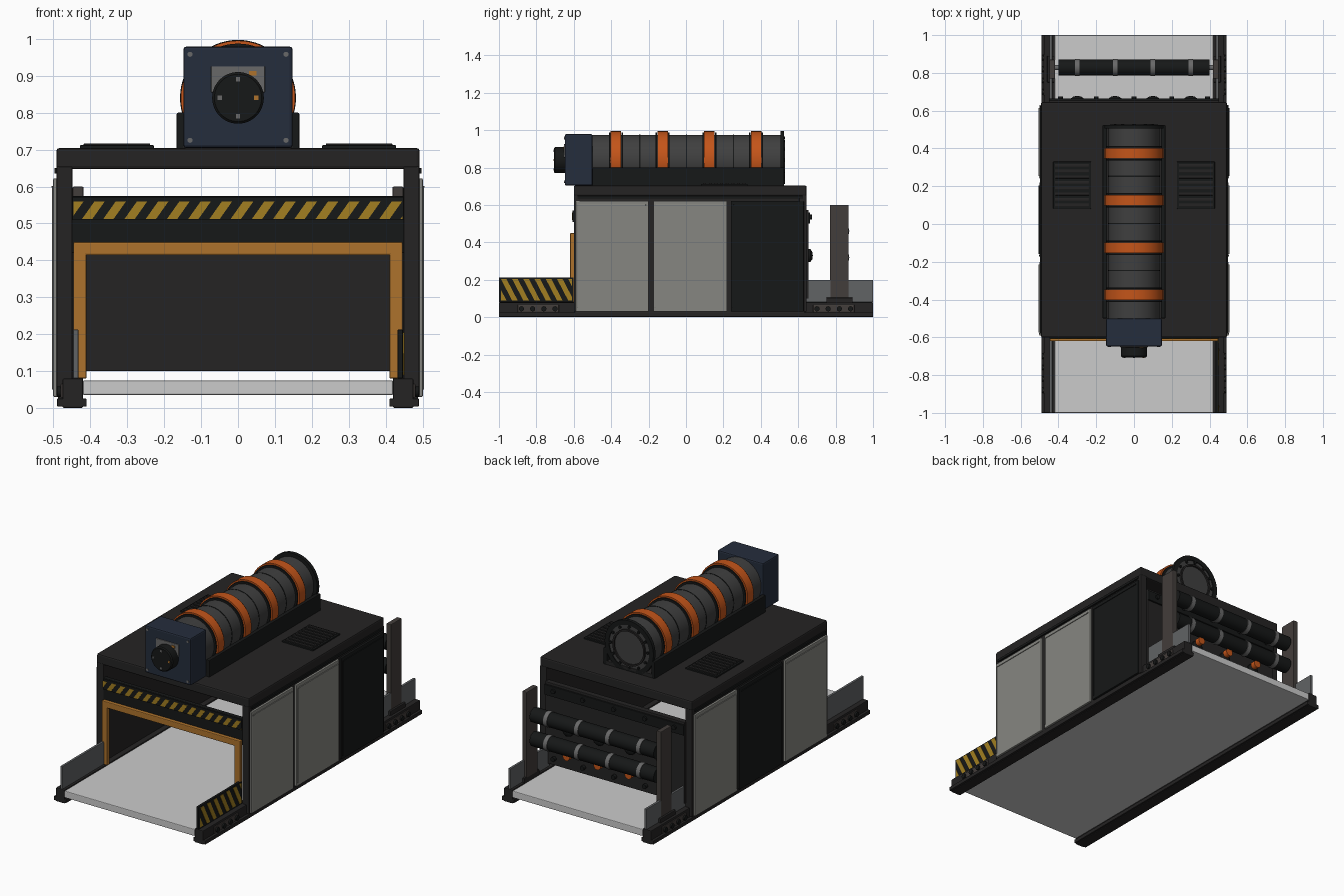
import bpy, bmesh, math
from mathutils import Vector

if "Cube" in bpy.data.objects:
    bpy.data.objects.remove(bpy.data.objects["Cube"])

def mat(name, r, g, b):
    m = bpy.data.materials.new(name)
    m.diffuse_color = (r, g, b, 1)
    m.use_nodes = True
    m.node_tree.nodes["Principled BSDF"].inputs["Base Color"].default_value = m.diffuse_color
    return m

DARK = mat("dark_metal", .018, .017, .017)
BLACK = mat("black", .008, .009, .009)
PANEL = mat("panel_grey", .24, .24, .22)
BED = mat("belt_grey", .6, .6, .6)
GUARD = mat("guard_grey", .12, .125, .13)
POST = mat("post_brown", .055, .047, .043)
AMBER = mat("amber", .42, .17, .025)
YELLOW = mat("yellow", .36, .21, .015)
ORANGE = mat("orange", .55, .09, .01)
NAVY = mat("navy", .018, .026, .045)
TANK = mat("tank_grey", .05, .05, .05)
STEEL = mat("steel", .14, .14, .14)

def finish(name, bm, m, bevel=0):
    bmesh.ops.recalc_face_normals(bm, faces=bm.faces)
    me = bpy.data.meshes.new(name)
    bm.to_mesh(me)
    bm.free()
    o = bpy.data.objects.new(name, me)
    bpy.context.collection.objects.link(o)
    me.materials.append(m)
    if bevel:
        b = o.modifiers.new("bevel", 'BEVEL')
        b.width, b.segments = bevel, 2
    return o

def box(name, x, y, z, m, bevel=0):
    bm = bmesh.new()
    bmesh.ops.create_cube(bm, size=1)
    for v in bm.verts:
        v.co = Vector([(r[0] + r[1]) / 2 + c * (r[1] - r[0]) for r, c in zip((x, y, z), v.co)])
    return finish(name, bm, m, bevel)

def pair(name, x, y, z, m, bevel=0):
    # the same box on the right and left side
    box(name + "_right", x, y, z, m, bevel)
    box(name + "_left", (-x[1], -x[0]), y, z, m, bevel)

def lathe(name, profile, centre, axis, m, n=48):
    # revolve (radius, distance) points about an axis through centre
    bm = bmesh.new()
    vs = [bm.verts.new((r, 0, d)) for r, d in profile]
    es = [bm.edges.new((a, b)) for a, b in zip(vs, vs[1:])]
    bmesh.ops.spin(bm, geom=vs + es, axis=(0, 0, 1), cent=(0, 0, 0), steps=n, angle=math.tau)
    bmesh.ops.remove_doubles(bm, verts=bm.verts, dist=1e-5)
    q = Vector((0, 0, 1)).rotation_difference(Vector(axis))
    for v in bm.verts:
        v.co = q @ v.co + Vector(centre)
    o = finish(name, bm, m)
    bpy.context.view_layer.objects.active = o
    o.select_set(True)
    bpy.ops.object.shade_smooth_by_angle(angle=math.radians(35))
    o.select_set(False)
    return o

def cyl(name, r, h, centre, axis, m, n=48):
    return lathe(name, [(0, 0), (r, 0), (r, h), (0, h)], centre, axis, m, n)

def ring(name, ri, ro, h, centre, axis, m, n=48):
    return lathe(name, [(ri, 0), (ro, 0), (ro, h), (ri, h), (ri, 0)], centre, axis, m, n)

def stripes(name, u0, u1, z0, z1, step, width, slant, place):
    # slanted warning stripes, clipped at both ends
    bm = bmesh.new()
    u = u0 - abs(slant)
    while u < u1 + abs(slant):
        vs = [bm.verts.new((a, 0, b)) for a, b in
              ((u, z0), (u + width, z0), (u + width + slant, z1), (u + slant, z1))]
        bm.faces.new(vs)
        u += step
    for e, s in ((u0, -1), (u1, 1)):
        bmesh.ops.bisect_plane(bm, geom=bm.verts[:] + bm.edges[:] + bm.faces[:],
                               plane_co=(e, 0, 0), plane_no=(s, 0, 0), clear_outer=True)
    for v in bm.verts:
        v.co = place(v.co.x, v.co.z)
    o = finish(name, bm, YELLOW)
    o.modifiers.new("thickness", 'SOLIDIFY').thickness = .002

# conveyor bed and side rails
box("conveyor_bed", (-.42, .42), (-1, 1), (.035, .075), BED, .004)
pair("rail", (.42, .475), (-1, 1), (0, .08), DARK, .004)
pair("rail_foot", (.41, .49), (-1, 1), (.004, .026), DARK, .003)
for i, y in enumerate((-.79, .79)):
    pair(f"rail_plate_{i}", (.47, .48), (y - .11, y + .11), (.028, .066), POST, .002)
    for k in range(4):
        for s in (-1, 1):
            cyl("rail_bolt", .014, .014, (s * .476, y - .09 + k * .06, .045), (s, 0, 0), BLACK, 12)

# low guards beside the bed
pair("guard_front", (.432, .447), (-1, -.6), (.08, .213), GUARD, .003)
bpy.data.objects["guard_front_right"].data.materials[0] = BLACK
pair("guard_back", (.432, .447), (.64, 1), (.08, .2), GUARD, .003)
stripes("guard_stripes", -.99, -.61, .09, .205, .06, .03, -.06, lambda u, z: (.449, u, z))

# housing: walls, corner posts, roof
pair("side_wall", (.452, .488), (-.595, .635), (.02, .655), DARK, .004)
for n, y in (("front", (-.6, -.565)), ("back", (.605, .645))):
    pair("corner_post_" + n, (.448, .491), y, (.03, .655), DARK, .004)
box("roof", (-.492, .492), (-.6, .645), (.647, .704), DARK, .008)
pair("roof_lip", (.48, .497), (-.58, .625), (.635, .65), BLACK, .002)

# three doors per side with a top lip
for s, cols in ((1, (PANEL, PANEL, BLACK)), (-1, (PANEL, BLACK, PANEL))):
    for i, (y0, y1) in enumerate(((-.59, -.2), (-.175, .22), (.24, .63))):
        side = "right" if s > 0 else "left"
        xs = lambda a, b: tuple(sorted((s * a, s * b)))
        box(f"door_{side}_{i}", xs(.486, .501), (y0, y1), (.03, .622), cols[i], .004)
        box(f"door_lip_{side}_{i}", xs(.498, .505), (y0 + .015, y1 - .015), (.597, .602), cols[i], .001)
        box(f"door_edge_{side}_{i}", xs(.498, .504), (y0 + .006, y0 + .012), (.05, .6), cols[i], .001)

# front lintel, warning strip and entry frame
box("front_lintel", (-.45, .45), (-.6, -.575), (.42, .574), BLACK, .003)
box("warning_strip", (-.448, .448), (-.606, -.598), (.51, .572), BLACK)
stripes("warning_stripes", -.446, .446, .512, .56, .0575, .028, .034, lambda u, z: (u, -.6075, z))
pair("entry_frame_side", (.41, .446), (-.62, -.595), (.08, .45), AMBER, .004)
box("entry_frame_top", (-.446, .446), (-.62, -.595), (.414, .45), AMBER, .004)

# back panel with trim and bolts
box("back_panel", (-.45, .45), (.622, .655), (.1, .574), DARK, .003)
box("back_header", (-.45, .45), (.65, .664), (.5, .56), BLACK, .003)
box("inner_seam", (-.41, .41), (.618, .624), (.325, .329), DARK)
for x in (-.39, -.2, 0, .2, .39):
    for z in (.535, .14):
        cyl("panel_bolt", .013, .022, (x, .652, z), (0, 1, 0), BLACK, 12)
for x in (-.3, -.1, .1, .3):
    lathe("panel_knob", [(0, 0), (.036, 0), (.034, .012), (.02, .022), (0, .025)],
          (x, .653, .33), (0, 1, 0), BLACK, 24)

# rear rollers between two posts
pair("roller_post", (.418, .448), (.77, .87), (.1, .6), POST, .004)
pair("roller_post_foot", (.42, .46), (.75, .89), (.075, .105), DARK, .003)
for i, z in enumerate((.32, .46)):
    cyl(f"roller_{i}", .042, .8, (-.4, .828, z), (1, 0, 0), BLACK)
    cyl(f"roller_axle_{i}", .014, .88, (-.44, .828, z), (1, 0, 0), STEEL, 16)
    for x in (-.3, -.1, .1, .3):
        ring(f"roller_band_{i}", .04, .045, .024, (x - .012, .828, z), (1, 0, 0), STEEL)
for x in (-.2, 0, .2):
    cyl("roller_lamp", .022, .03, (x, .79, .262), (0, 1, 0), ORANGE, 24)

# roof vents with slats
for s in (-1, 1):
    cx = s * .328
    box("vent", (cx - .1, cx + .1), (.08, .33), (.7, .712), BLACK, .002)
    for k in range(8):
        y = .1 + k * .03
        box("vent_slat", (cx - .09, cx + .09), (y - .008, y + .008), (.71, .717), DARK, .002)

# tank on its cradle
cyl("tank", .135, 1.03, (0, -.51, .84), (0, 1, 0), TANK, 64)
for y in (-.375, -.125, .125, .375):
    ring("tank_band", .13, .155, .056, (0, y - .028, .84), (0, 1, 0), ORANGE, 64)
    for d in (-.034, .034):
        ring("tank_band_edge", .13, .147, .008, (0, y + d - .004, .84), (0, 1, 0), BLACK, 64)
for y in (-.25, 0, .25):
    ring("tank_seam", .13, .1365, .006, (0, y, .84), (0, 1, 0), BLACK, 64)
ring("tank_end_flange", .13, .157, .02, (0, .505, .84), (0, 1, 0), BLACK, 64)
ring("tank_end_rim", .095, .105, .012, (0, .518, .84), (0, 1, 0), DARK)
for k in range(12):
    a = k * math.tau / 12
    cyl("tank_end_bolt", .008, .01, (.12 * math.cos(a), .518, .84 + .12 * math.sin(a)), (0, 1, 0), BLACK, 10)
box("cradle_base", (-.15, .15), (-.5, .525), (.7, .725), DARK, .003)
pair("cradle_side", (.142, .166), (-.5, .525), (.7, .8), BLACK, .004)

# control box with dial on the front of the tank
box("control_box", (-.148, .148), (-.648, -.5), (.704, .979), NAVY, .008)
for x in (-.13, .13):
    for z in (.725, .958):
        cyl("box_bolt", .007, .004, (x, -.647, z), (0, -1, 0), STEEL, 12)
box("display_plate", (-.073, .073), (-.653, -.645), (.855, .925), STEEL, .002)
box("display_light", (.03, .05), (-.656, -.65), (.9, .913), AMBER)
lathe("dial", [(0, 0), (.07, 0), (.07, .052), (.064, .058), (0, .058)], (0, -.648, .84), (0, -1, 0), BLACK)
for x, z, m in ((-.05, .84, STEEL), (.05, .84, AMBER), (0, .89, STEEL), (0, .79, STEEL)):
    box("dial_mark", (x - .006, x + .006), (-.709, -.7), (z - .006, z + .006), m)
